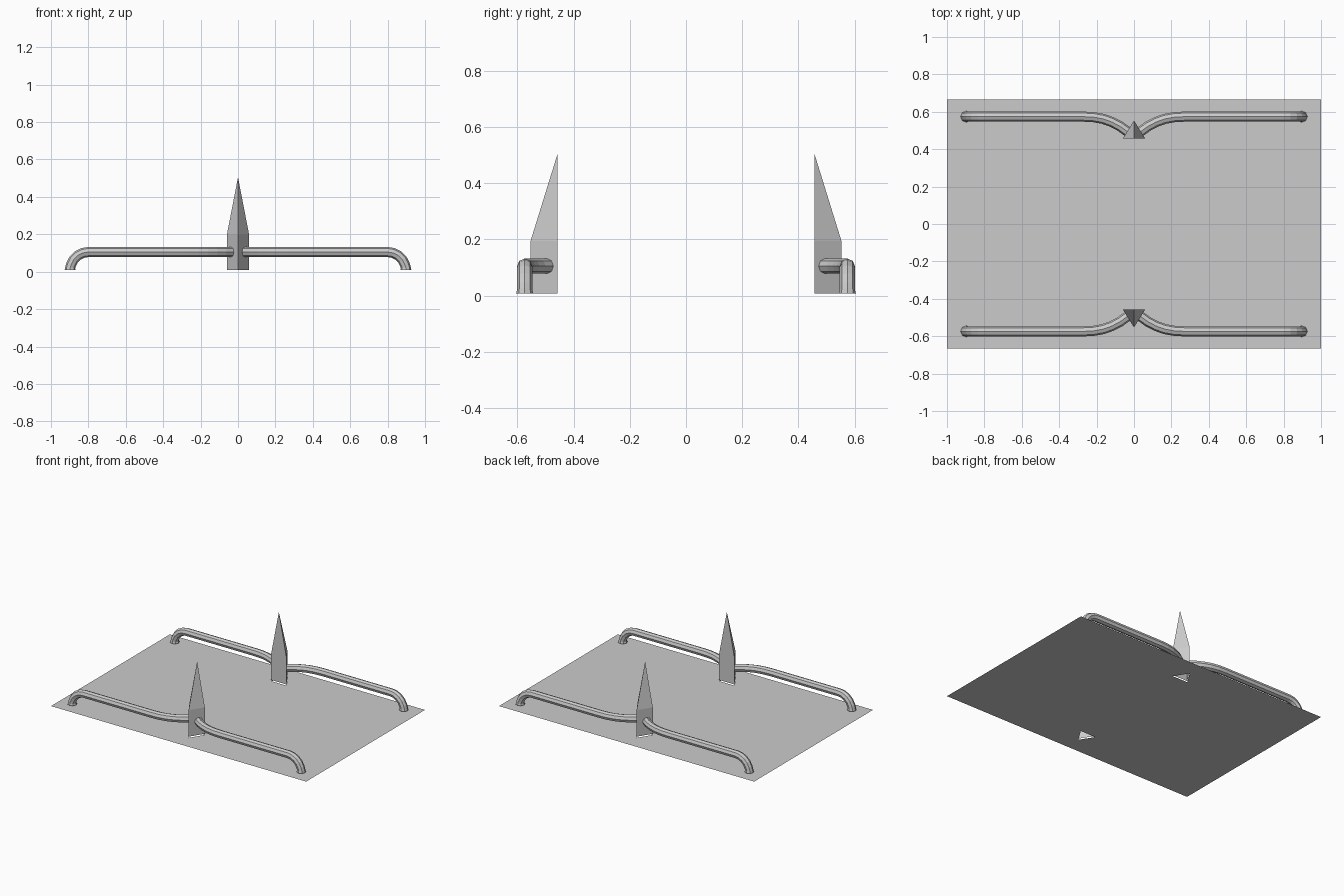
import bpy, bmesh, math
from mathutils import Vector

if "Cube" in bpy.data.objects:
    bpy.data.objects.remove(bpy.data.objects["Cube"])

HALF_X, HALF_Y = 1.0, 0.665      # ground sheet
LIFT = 0.008                     # parts sit just above the sheet
INNER, OUTER, HALF_W = 0.457, 0.553, 0.06   # triangular post footprint


def link(name, bm):
    mesh = bpy.data.meshes.new(name)
    bm.to_mesh(mesh)
    bm.free()
    obj = bpy.data.objects.new(name, mesh)
    bpy.context.collection.objects.link(obj)
    return obj


def footprint(s, z):
    return [(-HALF_W, s * INNER, z), (HALF_W, s * INNER, z), (0, s * OUTER, z)]


# Ground sheet with triangular openings under the posts
bm = bmesh.new()
loops = [[(-HALF_X, -HALF_Y, 0), (HALF_X, -HALF_Y, 0),
          (HALF_X, HALF_Y, 0), (-HALF_X, HALF_Y, 0)],
         footprint(-1, 0), footprint(1, 0)]
for pts in loops:
    vs = [bm.verts.new(p) for p in pts]
    for i in range(len(vs)):
        bm.edges.new((vs[i - 1], vs[i]))
bmesh.ops.triangle_fill(bm, edges=bm.edges[:], use_beauty=True,
                        normal=Vector((0, 0, 1)))
bm.normal_update()
for f in bm.faces:
    if f.normal.z < 0:
        f.normal_flip()
link("ground_sheet", bm)


# Triangular post with a spike whose tip is above the flat inner side
def spike_post(name, s):
    bm = bmesh.new()
    low = [bm.verts.new(p) for p in footprint(s, LIFT)]
    top = [bm.verts.new(p) for p in footprint(s, 0.195)]
    tip = bm.verts.new((0, s * INNER, 0.505))
    bm.faces.new((low[0], low[1], top[1], tip, top[0]))
    for a, b in ((1, 2), (2, 0)):
        bm.faces.new((low[a], low[b], top[b], top[a]))
        bm.faces.new((top[a], top[b], tip))
    if s < 0:
        bmesh.ops.reverse_faces(bm, faces=bm.faces[:])
    bmesh.ops.recalc_face_normals(bm, faces=bm.faces[:])
    link(name, bm)


# Octagonal rail: foot, elbow, straight run, then a sweep into the post
def rail(name, sx, sy):
    z, y, bend = 0.105, 0.574, 0.097
    pts = [(0.897, y, LIFT, 1.12), (0.897, y, 0.022, 1.0)]
    for i in range(1, 6):
        a = math.radians(18 * i)
        pts.append((0.80 + bend * math.cos(a), y, LIFT + bend * math.sin(a), 1))
    pts += [(px, py, z, 1) for px, py in
            ((0.27, y), (0.215, 0.571), (0.165, 0.562), (0.12, 0.546),
             (0.075, 0.523), (0.03, 0.490))]
    curve = bpy.data.curves.new(name, 'CURVE')
    curve.dimensions = '3D'
    curve.bevel_depth = 0.027
    curve.bevel_resolution = 2
    sp = curve.splines.new('POLY')
    sp.points.add(len(pts) - 1)
    sp.use_smooth = False
    for p, (px, py, pz, r) in zip(sp.points, pts):
        p.co = (sx * px, sy * py, pz, 1)
        p.radius = r
    obj = bpy.data.objects.new(name, curve)
    bpy.context.collection.objects.link(obj)


for sy, side in ((-1, "front"), (1, "back")):
    spike_post(f"{side}_spike_post", sy)
    for sx, hand in ((-1, "left"), (1, "right")):
        rail(f"{side}_{hand}_rail", sx, sy)
